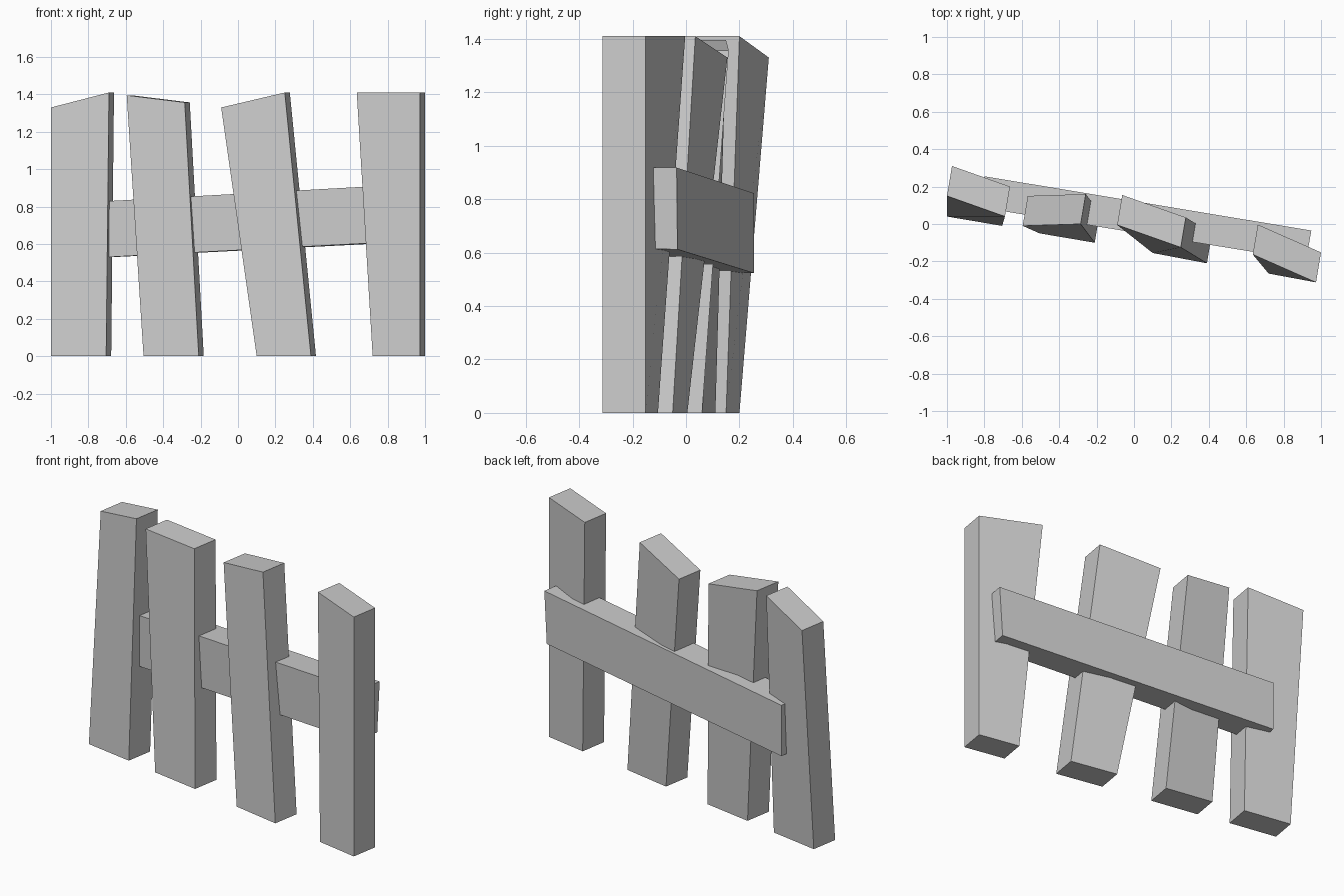
import bpy, bmesh

if "Cube" in bpy.data.objects:
    bpy.data.objects.remove(bpy.data.objects["Cube"])


def plank(name, end_a, end_b):
    """Crooked board lofted between two four-cornered ends."""
    bm = bmesh.new()
    a = [bm.verts.new(p) for p in end_a]
    b = [bm.verts.new(p) for p in end_b]
    bm.faces.new(a)
    bm.faces.new(b)
    for i in range(4):
        j = (i + 1) % 4
        bm.faces.new((a[i], a[j], b[j], b[i]))
    bmesh.ops.recalc_face_normals(bm, faces=bm.faces)
    me = bpy.data.meshes.new(name)
    bm.to_mesh(me)
    bm.free()
    ob = bpy.data.objects.new(name, me)
    bpy.context.collection.objects.link(ob)


def board_end(left, right, depth=(0.027, 0.16)):
    """Front edge swept back by the board thickness."""
    back = [(x + depth[0], y + depth[1], z) for x, y, z in (right, left)]
    return [left, right] + back


# Upright pickets: front edge at the ground, front edge at the top
pickets = [
    ((-1.0, 0.04, 0), (-0.705, -0.01, 0), (-1.0, 0.15, 1.33), (-0.69, 0.04, 1.41)),
    ((-0.505, -0.05, 0), (-0.21, -0.10, 0), (-0.595, -0.01, 1.395), (-0.285, 0.0, 1.357)),
    ((0.10, -0.155, 0), (0.39, -0.21, 0), (-0.09, -0.005, 1.33), (0.25, -0.125, 1.41)),
    ((0.72, -0.265, 0), (0.973, -0.312, 0), (0.635, -0.163, 1.41), (0.973, -0.312, 1.41)),
]
for i, (bl, br, tl, tr) in enumerate(pickets, 1):
    plank(f"picket_{i}", board_end(bl, br), board_end(tl, tr))

# Sloping cross rail along the back
plank("cross_rail",
      [(-0.83, 0.09, 0.822), (-0.80, 0.255, 0.822), (-0.80, 0.255, 0.523), (-0.83, 0.09, 0.523)],
      [(0.92, -0.195, 0.92), (0.948, -0.035, 0.918), (0.93, -0.032, 0.612), (0.90, -0.19, 0.615)])
